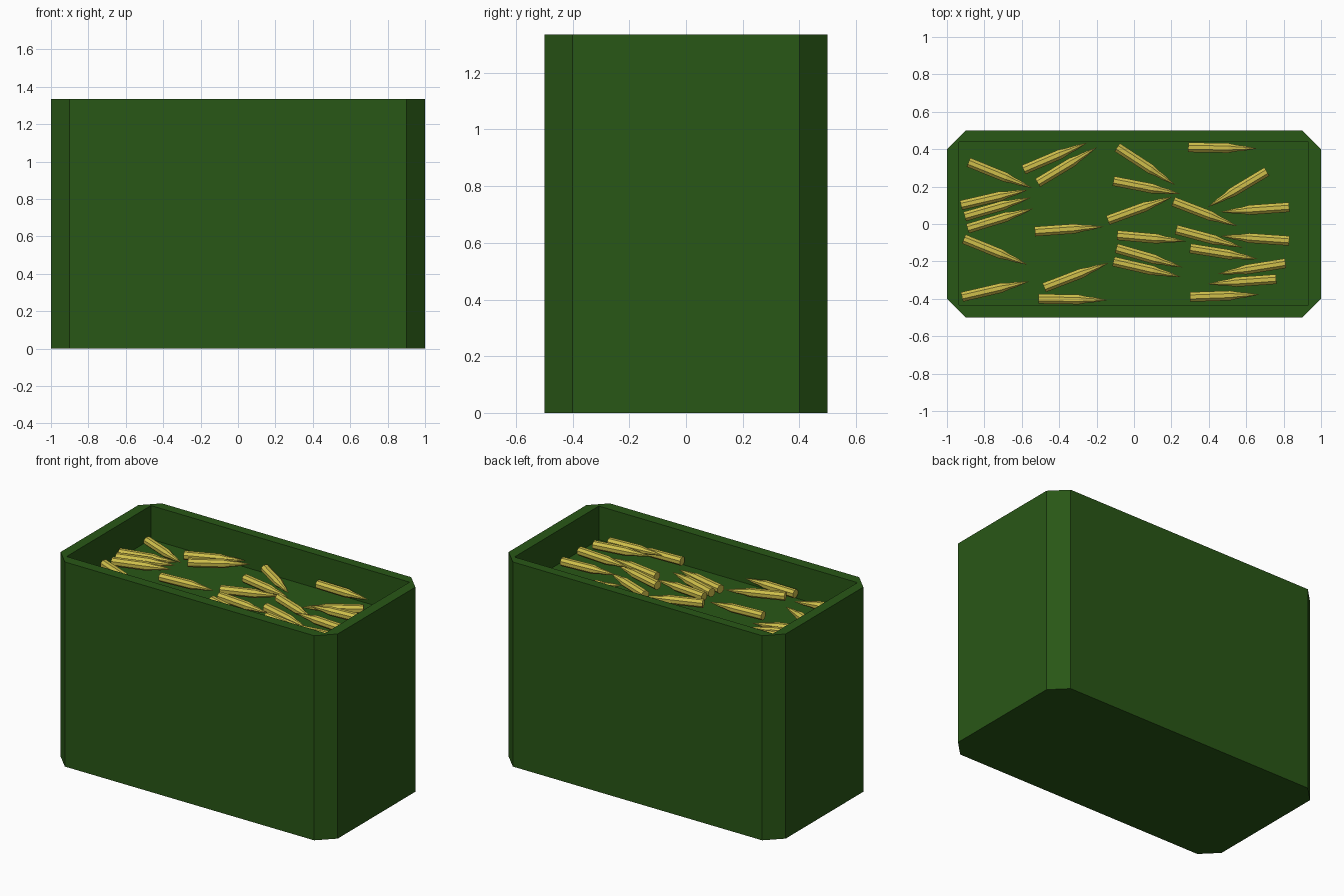
import bpy, bmesh, math
from mathutils import Matrix

if "Cube" in bpy.data.objects:
    bpy.data.objects.remove(bpy.data.objects["Cube"])


def material(name, color):
    m = bpy.data.materials.new(name)
    m.diffuse_color = (*color, 1)
    m.use_nodes = True
    m.node_tree.nodes["Principled BSDF"].inputs["Base Color"].default_value = m.diffuse_color
    return m


green = material("green_paint", (0.022, 0.095, 0.008))
brass = material("brass", (0.62, 0.52, 0.07))


def add_object(name, bm, mat):
    bmesh.ops.recalc_face_normals(bm, faces=bm.faces)
    me = bpy.data.meshes.new(name)
    bm.to_mesh(me)
    bm.free()
    me.materials.append(mat)
    ob = bpy.data.objects.new(name, me)
    bpy.context.collection.objects.link(ob)
    return ob


def prism(name, outline, z0, z1, mat):
    bm = bmesh.new()
    face = bm.faces.new([bm.verts.new((x, y, z0)) for x, y in outline])
    ext = bmesh.ops.extrude_face_region(bm, geom=[face])
    top = [g for g in ext["geom"] if isinstance(g, bmesh.types.BMVert)]
    bmesh.ops.translate(bm, verts=top, vec=(0, 0, z1 - z0))
    return add_object(name, bm, mat)


# Box with chamfered corners and a shallow rectangular recess
HEIGHT, FLOOR = 1.335, 1.115
octagon = [(-0.9, -0.5), (0.9, -0.5), (1, -0.4), (1, 0.4),
           (0.9, 0.5), (-0.9, 0.5), (-1, 0.4), (-1, -0.4)]
recess = [(-0.935, -0.432), (0.932, -0.432), (0.932, 0.438), (-0.935, 0.438)]
box = prism("box", octagon, 0, HEIGHT, green)
cutter = prism("recess_cutter", recess, FLOOR, HEIGHT + 0.2, green)
cutter.hide_render = True
cutter.hide_set(True)
mod = box.modifiers.new("recess", 'BOOLEAN')
mod.operation = 'DIFFERENCE'
mod.solver = 'EXACT'
mod.object = cutter

# Cartridge: eight-sided lathe along +x, ending in a point
PROFILE = [(0, 0.028), (0.215, 0.028), (0.26, 0.018), (0.30, 0.014)]
LENGTH, SIDES = 0.37, 8


def cartridge_mesh():
    bm = bmesh.new()
    rings = []
    for x, r in PROFILE:
        rings.append([bm.verts.new((x, r * math.cos(a), r * math.sin(a)))
                      for a in (2 * math.pi * (i + 0.5) / SIDES for i in range(SIDES))])
    for a, b in zip(rings, rings[1:]):
        for i in range(SIDES):
            j = (i + 1) % SIDES
            bm.faces.new((a[i], a[j], b[j], b[i]))
    tip = bm.verts.new((LENGTH, 0, 0))
    for i in range(SIDES):
        bm.faces.new((rings[-1][i], rings[-1][(i + 1) % SIDES], tip))
    bm.faces.new(rings[0])
    return bm


# Base position and heading in degrees of each loose cartridge
LOOSE = [
    (-.885, .33, -22), (-.925, .10, 13), (-.905, .04, 16), (-.89, -.025, 17),
    (-.91, -.08, -22), (-.92, -.39, 13), (-.59, .29, 23), (-.515, .22, 31),
    (-.53, -.04, 4), (-.48, -.34, 21), (-.51, -.40, -1), (-.09, .41, -33),
    (-.11, .23, -11), (-.14, .02, 20), (-.09, -.06, -5), (-.095, -.13, -16),
    (-.11, -.20, -13), (.21, .12, -21), (.225, -.03, -15), (.29, .41, -1),
    (.30, -.13, -9), (.30, -.39, 2), (.71, .28, 211), (.83, .09, 184),
    (.83, -.09, 176), (.81, -.21, 189), (.76, -.295, 184),
]
shared = add_object("cartridge_01", cartridge_mesh(), brass)
for n, (x, y, deg) in enumerate(LOOSE):
    ob = shared
    if n:
        ob = bpy.data.objects.new(f"cartridge_{n + 1:02d}", shared.data)
        bpy.context.collection.objects.link(ob)
    z = 1.20 if x > 0.75 else 1.16
    ob.matrix_world = Matrix.Translation((x, y, z)) @ Matrix.Rotation(math.radians(deg), 4, 'Z')
